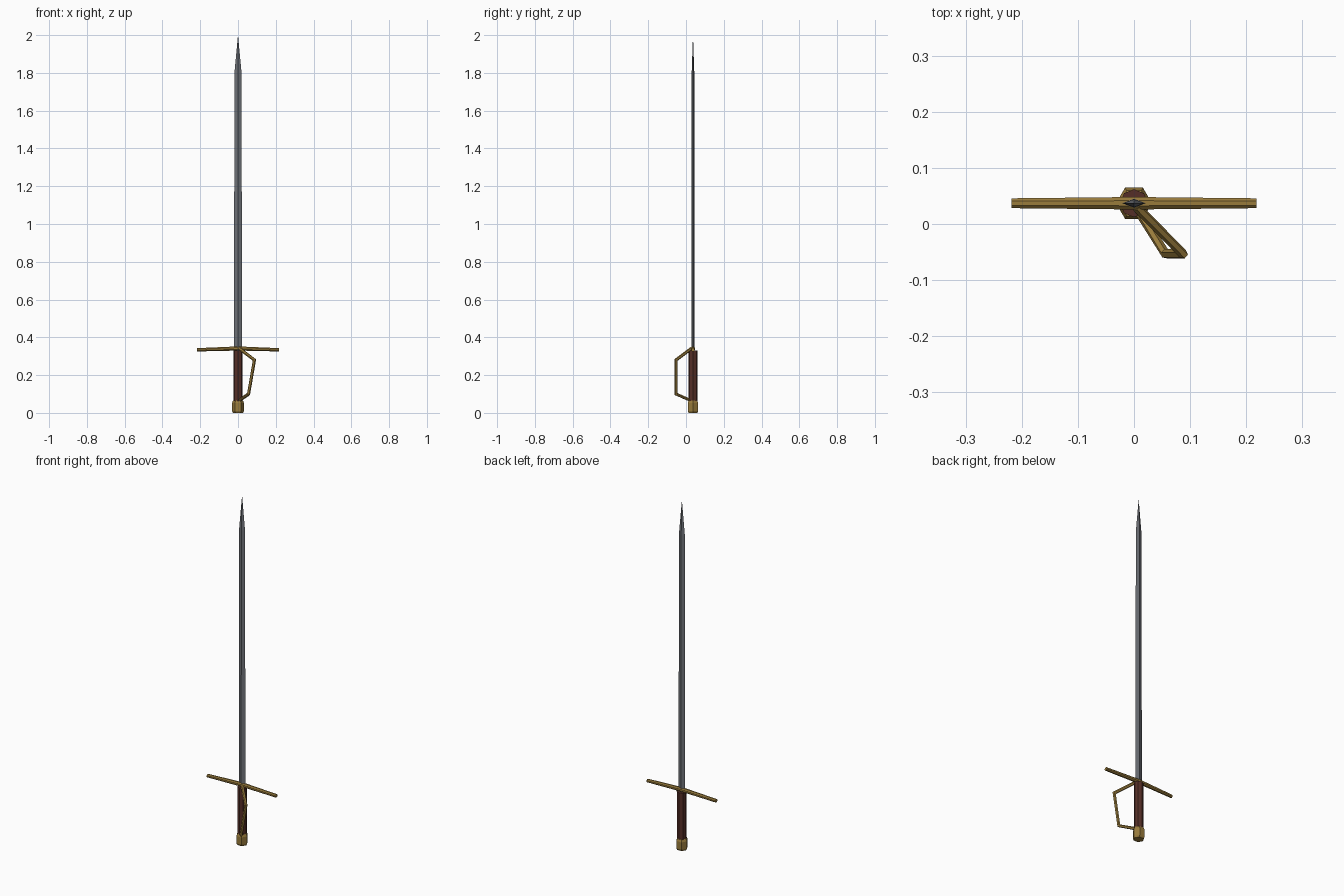
import bpy, bmesh, math
from mathutils import Vector

if "Cube" in bpy.data.objects:
    bpy.data.objects.remove(bpy.data.objects["Cube"], do_unlink=True)

AXIS_Y = 0.037  # the sword's long axis sits behind the origin


def material(name, color, metallic=0.0):
    mat = bpy.data.materials.new(name)
    mat.use_nodes = True
    mat.diffuse_color = (*color, 1)
    bsdf = mat.node_tree.nodes["Principled BSDF"]
    bsdf.inputs["Base Color"].default_value = (*color, 1)
    return mat


steel = material("grey steel", (0.15, 0.16, 0.18))
brass = material("aged brass", (0.32, 0.2, 0.045))
leather = material("brown leather", (0.09, 0.028, 0.02))


def loft(name, rings, mat):
    """Skin a list of equal-sized rings of points and cap both ends."""
    bm = bmesh.new()
    loops = [[bm.verts.new(p) for p in ring] for ring in rings]
    n = len(loops[0])
    for a, b in zip(loops, loops[1:]):
        for i in range(n):
            j = (i + 1) % n
            bm.faces.new((a[i], a[j], b[j], b[i]))
    bm.faces.new(loops[0][::-1])
    bm.faces.new(loops[-1])
    bmesh.ops.remove_doubles(bm, verts=bm.verts, dist=0.0001)
    bmesh.ops.recalc_face_normals(bm, faces=bm.faces)
    mesh = bpy.data.meshes.new(name)
    bm.to_mesh(mesh)
    bm.free()
    mesh.materials.append(mat)
    obj = bpy.data.objects.new(name, mesh)
    bpy.context.collection.objects.link(obj)
    return obj


def ring(center, u, v, sides, turn=0.0):
    """Polygon around a centre, spanned by the half-axes u and v."""
    angles = [math.tau * (i + turn) / sides for i in range(sides)]
    return [Vector(center) + u * math.cos(a) + v * math.sin(a) for a in angles]


def lathe(name, profile, sides, mat):
    """Upright faceted solid from (radius, height) pairs."""
    return loft(name, [ring((0, AXIS_Y, z), Vector((r, 0, 0)), Vector((0, r, 0)), sides)
                       for r, z in profile], mat)


def bar(name, path, radius, sides, mat):
    """Faceted rod with mitred corners along a planar path."""
    pts = [Vector(p) for p in path]
    dirs = [(b - a).normalized() for a, b in zip(pts, pts[1:])]
    normal = dirs[0].cross(dirs[1]).normalized()
    rings = []
    for i, p in enumerate(pts):
        before, after = dirs[max(i - 1, 0)], dirs[min(i, len(dirs) - 1)]
        tangent = (before + after).normalized()
        side = normal.cross(tangent) * radius / tangent.dot(after)
        rings.append(ring(p, side, normal * radius, sides, 0.5))
    return loft(name, rings, mat)


# Blade: diamond section running to a long point
blade_stations = [(0.021, 0.008, 0.33), (0.019, 0.007, 1.8), (0.0, 0.0, 2.0)]
loft("blade", [ring((0, AXIS_Y, z), Vector((w, 0, 0)), Vector((0, t, 0)), 4)
               for w, t, z in blade_stations], steel)

# Grip and pommel
lathe("grip", [(0.025, 0.05), (0.025, 0.33)], 8, leather)
lathe("pommel", [(0.027, 0.0), (0.032, 0.01), (0.032, 0.052), (0.026, 0.066)], 6, brass)

# Crossguard: thick in the middle, drooping slightly to the ends
guard_stations = [(-0.218, 0.0095, 0.334), (0, 0.012, 0.341), (0.218, 0.0095, 0.334)]
loft("crossguard", [ring((x, AXIS_Y, z), Vector((0, r, 0)), Vector((0, 0, r)), 8, 0.5)
                    for x, r, z in guard_stations], brass)

# Knuckle bow sweeping forward from the guard to the pommel
bar("knuckle_bow", [(0.005, 0.03, 0.342), (0.087, -0.053, 0.28),
                    (0.056, -0.053, 0.1), (0.01, 0.02, 0.068)], 0.0085, 6, brass)
